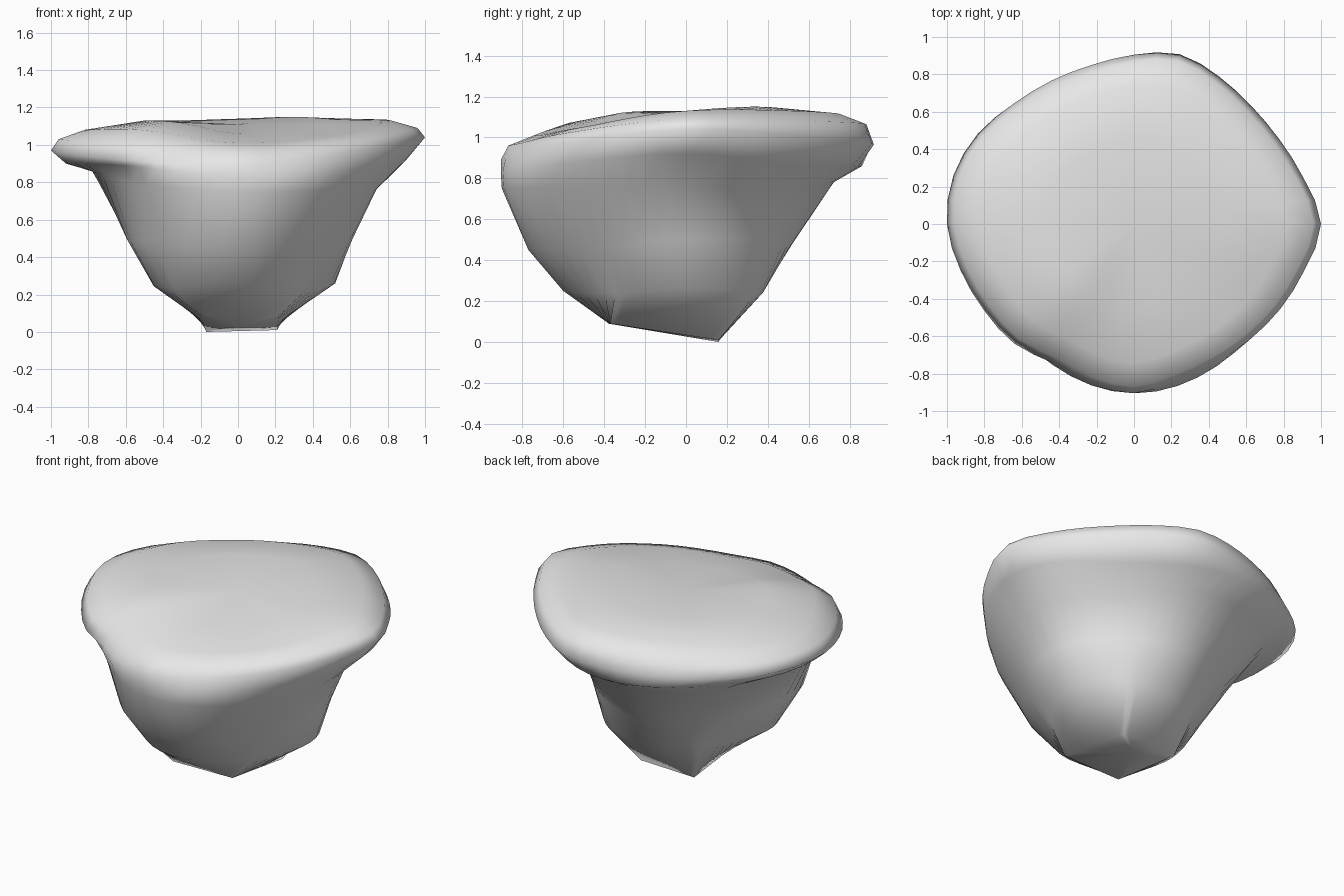
import bpy
import bmesh
from math import cos, sin, tau, floor

SEGMENTS = 48


def remove_default_cube():
    cube = bpy.data.objects.get("Cube")
    if cube:
        bpy.data.objects.remove(cube, do_unlink=True)


def make_material(name, colour):
    material = bpy.data.materials.new(name)
    material.use_nodes = True
    material.diffuse_color = colour
    shader = material.node_tree.nodes["Principled BSDF"]
    shader.inputs["Base Color"].default_value = colour
    shader.inputs["Roughness"].default_value = 0.8
    return material


def around(values, turn):
    """Smooth periodic interpolation of values spread evenly round a circle."""
    count = len(values)
    place = turn * count
    start = floor(place)
    t = place - start
    a, b, c, d = (values[(start + step) % count] for step in (-1, 0, 1, 2))
    slope_b, slope_c = (c - a) / 2, (d - b) / 2
    blend = t * t * (3 - 2 * t)
    return (b + (c - b) * blend
            + slope_b * t * (1 - t) ** 2 - slope_c * t * t * (1 - t))


def add_ring(bm, radii, heights, scale=1.0):
    ring = []
    for i in range(SEGMENTS):
        turn = i / SEGMENTS
        radius = around(radii, turn) * scale
        height = around(heights, turn)
        ring.append(bm.verts.new((radius * cos(turn * tau), radius * sin(turn * tau), height)))
    return ring


def add_foot(bm, corners):
    """Ring that follows the straight edges of a four-cornered foot."""
    ring = []
    per_side = SEGMENTS // len(corners)
    for (x, y, z), (u, v, w) in zip(corners, corners[1:] + corners[:1]):
        for i in range(per_side):
            t = i / per_side
            ring.append(bm.verts.new((x + (u - x) * t, y + (v - y) * t, z + (w - z) * t)))
    # Start the ring at the side that faces +x
    shift = per_side // 2
    return ring[shift:] + ring[:shift]


def cap(bm, ring, height, flip):
    centre = bm.verts.new((0, 0, height))
    for a, b in zip(ring, ring[1:] + ring[:1]):
        bm.faces.new((b, a, centre) if flip else (a, b, centre))


# Corners of the narrow foot, which slopes up towards the front
foot = [(.22, -.37, .09), (.21, .16, .01), (-.17, .16, 0), (-.2, -.38, .09)]

# Outline of the overhanging rim, counter-clockwise from the left side
outline = [1.0, .94, .9, .89, .91, .94, .905, .88, .885, .91, .965, 1.0,
           1.0, .96, .925, .905, .86, .88, .905, .87, .86, .875, .905, .945]

# Radii and heights of the tapering body, in eight directions from +x
body = [
    # lower body
    ([.52, .46, .36, .33, .41, .56, .6, .49], [.26, .25, .24, .25, .25, .24, .25, .24]),
    # waist
    ([.61, .53, .52, .5, .57, .71, .77, .64], [.5, .5, .48, .5, .5, .48, .45, .46]),
    # shoulder
    ([.73, .62, .72, .76, .78, .8, .9, .82], [.76, .74, .78, .8, .86, .8, .75, .76]),
    # underside of the rim
    ([.9, .8, .86, .88, .92, .86, .905, .87], [.92, .86, .86, .89, .9, .89, .83, .87]),
]

# Heights and outline scale of the rim and the gently sloping top
top = [
    (1.0, [1.04, 1.0, .96, .95, .97, .92, .89, .97]),
    (.96, [1.09, 1.08, 1.06, 1.02, 1.03, 1.0, .96, 1.02]),
    (.82, [1.13, 1.13, 1.11, 1.09, 1.08, 1.08, 1.01, 1.05]),
    (.5, [1.13, 1.15, 1.14, 1.13, 1.13, 1.12, 1.06, 1.08]),
]

remove_default_cube()
stone = make_material("grey stone", (0.8, 0.8, 0.8, 1))

bm = bmesh.new()
rings = [add_foot(bm, foot)]
rings += [add_ring(bm, radii, heights) for radii, heights in body]
rings += [add_ring(bm, outline, heights, scale) for scale, heights in top]
for lower, upper in zip(rings, rings[1:]):
    for i in range(SEGMENTS):
        j = (i + 1) % SEGMENTS
        bm.faces.new((lower[i], lower[j], upper[j], upper[i]))
cap(bm, rings[0], .03, True)
cap(bm, rings[-1], 1.11, False)
bmesh.ops.recalc_face_normals(bm, faces=bm.faces)
for face in bm.faces:
    face.smooth = True

mesh = bpy.data.meshes.new("floating_rock")
bm.to_mesh(mesh)
bm.free()
mesh.materials.append(stone)
rock = bpy.data.objects.new("floating_rock", mesh)
bpy.context.collection.objects.link(rock)
